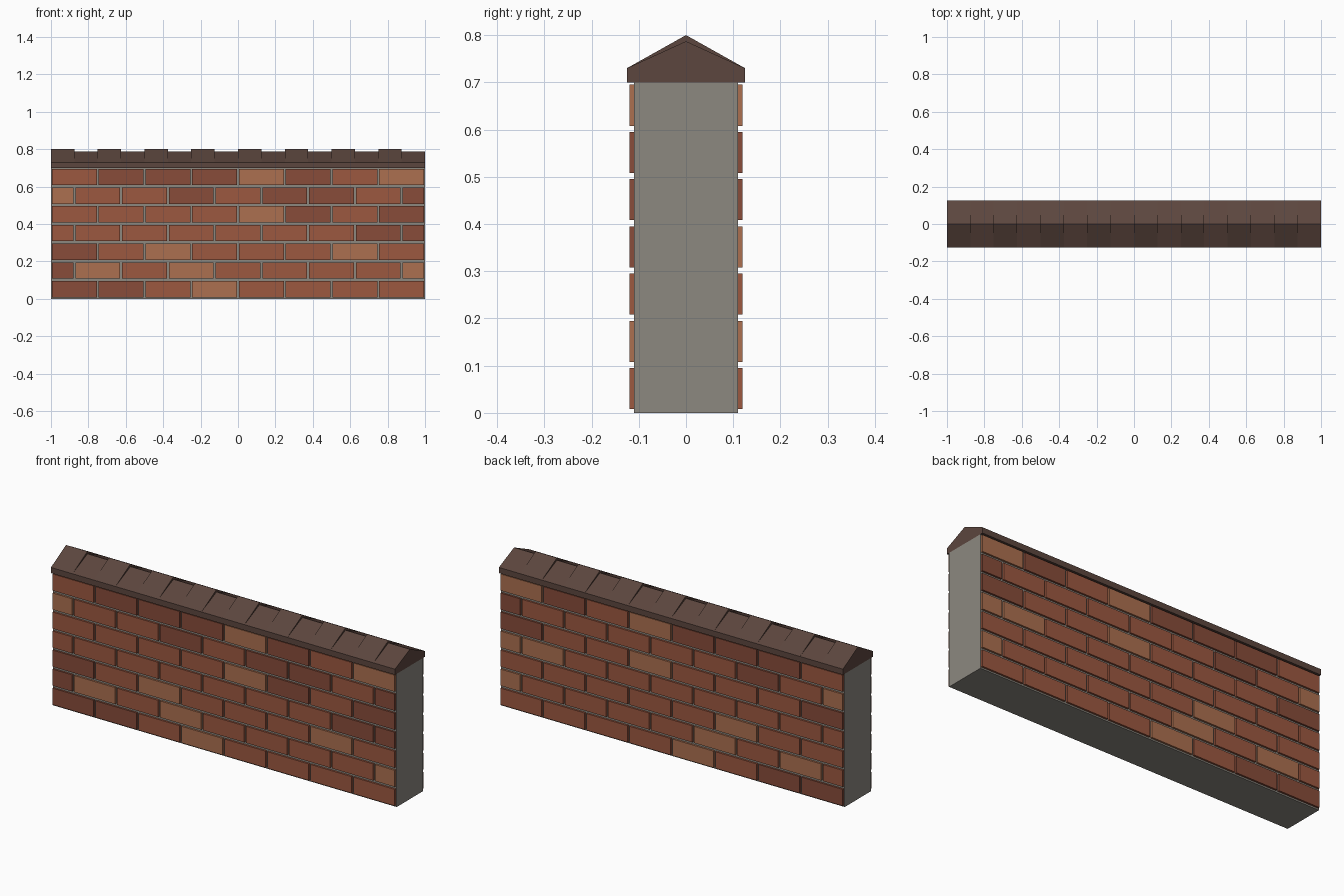
import bpy, bmesh

if "Cube" in bpy.data.objects:
    bpy.data.objects.remove(bpy.data.objects["Cube"])

def lin(c):
    return c / 12.92 if c <= 0.04045 else ((c + 0.055) / 1.055) ** 2.4

def material(name, hex_rgb):
    m = bpy.data.materials.new(name)
    m.diffuse_color = [lin(int(hex_rgb[i:i + 2], 16) / 255) for i in (0, 2, 4)] + [1]
    m.use_nodes = True
    m.node_tree.nodes["Principled BSDF"].inputs["Base Color"].default_value = m.diffuse_color
    return m

MORTAR = material("mortar", "8C8880")
CAP = material("cap_brown", "5C463E")
BRICKS = {"M": material("brick_red", "9C5840"),
          "D": material("brick_dark", "884C3A"),
          "L": material("brick_light", "AC7050")}

def finish(bm, name, mats):
    bmesh.ops.recalc_face_normals(bm, faces=bm.faces)
    mesh = bpy.data.meshes.new(name)
    bm.to_mesh(mesh)
    bm.free()
    for m in mats:
        mesh.materials.append(m)
    ob = bpy.data.objects.new(name, mesh)
    bpy.context.collection.objects.link(ob)
    return ob

def add_box(bm, lo, hi, mat=0):
    vs = bmesh.ops.create_cube(bm, size=1)["verts"]
    for v in vs:
        v.co = [(a + b) / 2 + c * (b - a) for a, b, c in zip(lo, hi, v.co)]
    for f in {f for v in vs for f in v.link_faces}:
        f.material_index = mat

# Mortar core
bm = bmesh.new()
add_box(bm, (-1, -0.11, 0), (1, 0.11, 0.70))
finish(bm, "mortar_core", [MORTAR])

# Brick tones per course, bottom to top, from x = -1 to x = 1
FRONT = ["DDMLMMMM", "DLMLMMMML", "DMLMMMLM", "MMMMMMMDD",
         "MMMMLDMD", "LMMDMDDMD", "MDDDLDML"]
BACK = ["DDMLMMMM", "MLMLMMMML", "MMLMMMMM", "MMMMMMMLL",
        "DMMMLMMD", "LMDMMMMMD", "MDDDLMDL"]

def brick_face(name, y0, y1, courses):
    bm = bmesh.new()
    for r, tones in enumerate(courses):
        shift = 0.125 * (r % 2)
        for i, tone in enumerate(tones):
            # Odd courses are offset and end in half bricks
            x0 = max(-1, -1 - shift + 0.25 * i) + 0.005
            x1 = min(1, -0.75 - shift + 0.25 * i) - 0.005
            add_box(bm, (x0, y0, r * 0.1 + 0.008), (x1, y1, r * 0.1 + 0.095),
                    "MDL".index(tone))
    finish(bm, name, [BRICKS[k] for k in "MDL"])

brick_face("front_bricks", -0.12, -0.105, FRONT)
brick_face("back_bricks", 0.105, 0.12, BACK)

# Gabled coping: a continuous lower ridge with alternate raised ridge tiles
def gable(bm, x0, x1, outline):
    face = bm.faces.new([bm.verts.new((x0, y, z)) for y, z in outline])
    ext = bmesh.ops.extrude_face_region(bm, geom=[face], use_keep_orig=True)["geom"]
    for v in ext:
        if isinstance(v, bmesh.types.BMVert):
            v.co.x = x1

bm = bmesh.new()
for i in range(16):
    apex = 0.80 if i % 2 == 0 else 0.787
    gable(bm, -1 + i * 0.125, -0.875 + i * 0.125,
          [(-0.125, 0.70), (0.125, 0.70), (0.125, 0.73), (0, apex), (-0.125, 0.73)])
finish(bm, "coping", [CAP])
